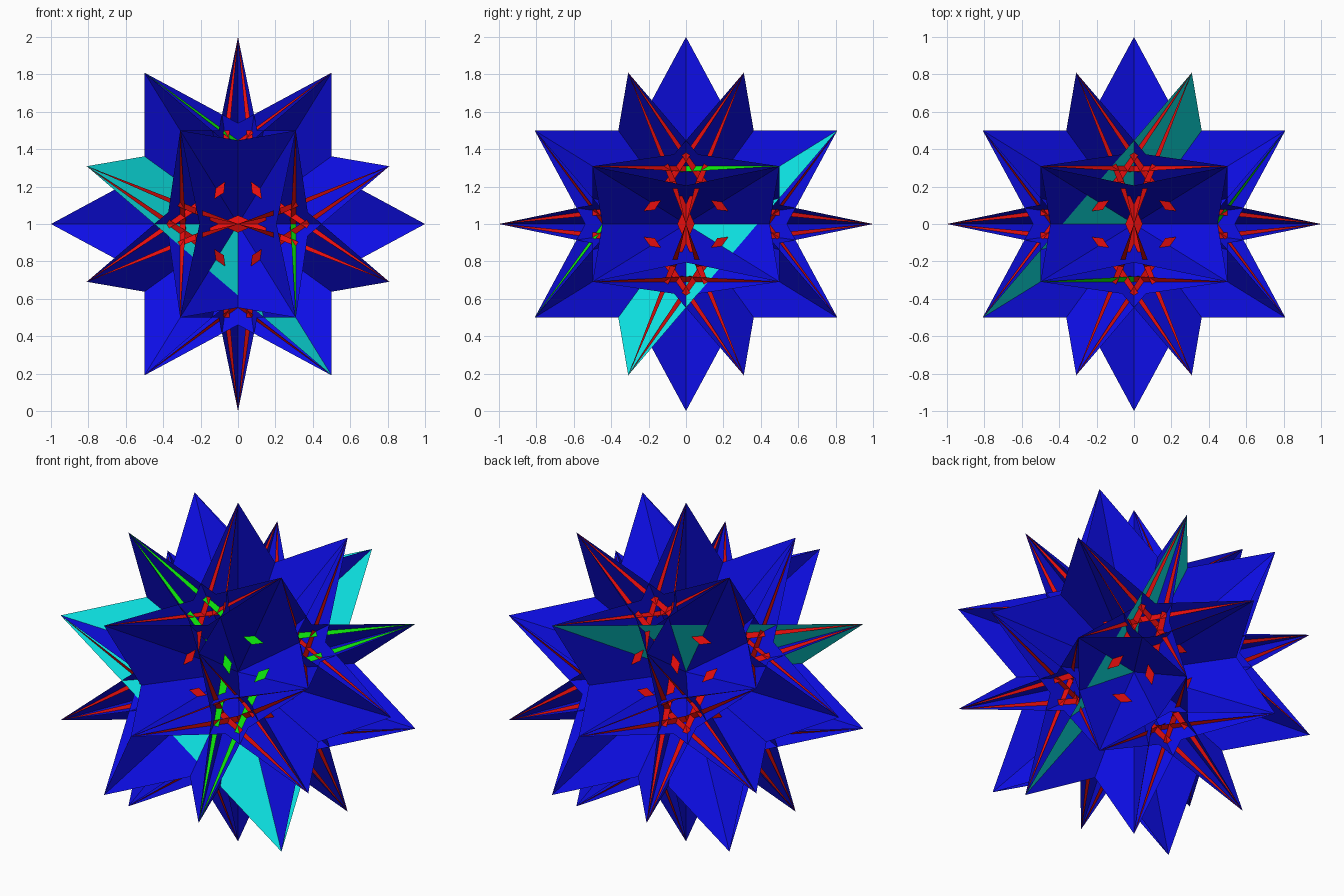
import bpy, bmesh, math
from mathutils import Vector

if "Cube" in bpy.data.objects:
    bpy.data.objects.remove(bpy.data.objects["Cube"])

PHI = (1 + math.sqrt(5)) / 2
LIFT = Vector((0, 0, 1))


def material(name, rgb):
    m = bpy.data.materials.new(name)
    m.use_nodes = True
    m.diffuse_color = (*rgb, 1)
    m.node_tree.nodes["Principled BSDF"].inputs["Base Color"].default_value = (*rgb, 1)
    return m


BLUE = material("blue", (0.004, 0.004, 0.8))
CYAN = material("cyan", (0.004, 0.8, 0.8))
RED = material("red", (0.8, 0.004, 0.004))
GREEN = material("green", (0.004, 0.8, 0.004))


def cyclic(points):
    return [Vector(p[i:] + p[:i]) for p in points for i in range(3)]


# Thirty star tips on the unit sphere
S = (1, -1)
tips = cyclic([(s, 0, 0) for s in S])
tips += cyclic([(a / 2, b / (2 * PHI), c * PHI / 2) for a in S for b in S for c in S])

# Twenty threefold axes
axes = [Vector((a, b, c)).normalized() for a in S for b in S for c in S]
axes += [v.normalized() for v in cyclic([(0, a * PHI, b / PHI) for a in S for b in S])]

special = Vector((1, -1, 1)).normalized()


def around(axis, level):
    """Tips in the plane at this level along the axis, in order of angle."""
    found = [v for v in tips if abs(v.dot(axis) - level) < 0.01]
    u = axis.orthogonal().normalized()
    w = axis.cross(u)
    return sorted(found, key=lambda v: math.atan2(v.dot(w), v.dot(u)))


def build(name, faces, mat):
    bm = bmesh.new()
    for face in faces:
        bm.faces.new([bm.verts.new(p + LIFT) for p in face])
    bmesh.ops.remove_doubles(bm, verts=bm.verts, dist=0.0001)
    mesh = bpy.data.meshes.new(name)
    bm.to_mesh(mesh)
    bm.free()
    mesh.materials.append(mat)
    obj = bpy.data.objects.new(name, mesh)
    bpy.context.collection.objects.link(obj)


# Large triangles through the centre: one full triangle and the three
# free corners of its opposite twin in each of ten planes
blue_faces, cyan_faces = [], []
marked = Vector((-PHI / 2, -0.5, 0.5 / PHI))
used = []
for n in axes:
    if any(abs(n.dot(m)) > 0.99 for m in used):
        continue
    used.append(n)
    ring = around(n, 0)
    first, second = ring[0::2], ring[1::2]
    is_special = abs(n.dot(special)) > 0.99
    if is_special and min((v - marked).length for v in first) > 0.01:
        first, second = second, first
    (cyan_faces if is_special else blue_faces).append(first)
    for i in range(3):
        p, q, r = (second[(i + k) % 3] for k in range(3))
        blue_faces.append([p, p.lerp(q, 1 / 3), p.lerp(r, 1 / 3)])

# Thin three-armed frames, each made of three bent bands
LEVEL = 1 / (math.sqrt(3) * PHI)
OUTER, INNER = 0.136, 0.0865
red_faces, green_faces = [], []
for n in axes:
    target = green_faces if n.dot(special) > 0.99 else red_faces
    centre = n * LEVEL
    ring = around(n, LEVEL)
    for i in range(3):
        a, b, c = (ring[(i + k) % 3] for k in range(3))
        away = (centre - c).normalized()
        outer, inner = centre + away * OUTER, centre + away * INNER
        target.append([a, outer, inner])
        target.append([outer, b, inner])

build("blue_triangles", blue_faces, BLUE)
build("cyan_triangle", cyan_faces, CYAN)
build("red_frames", red_faces, RED)
build("green_frame", green_faces, GREEN)
